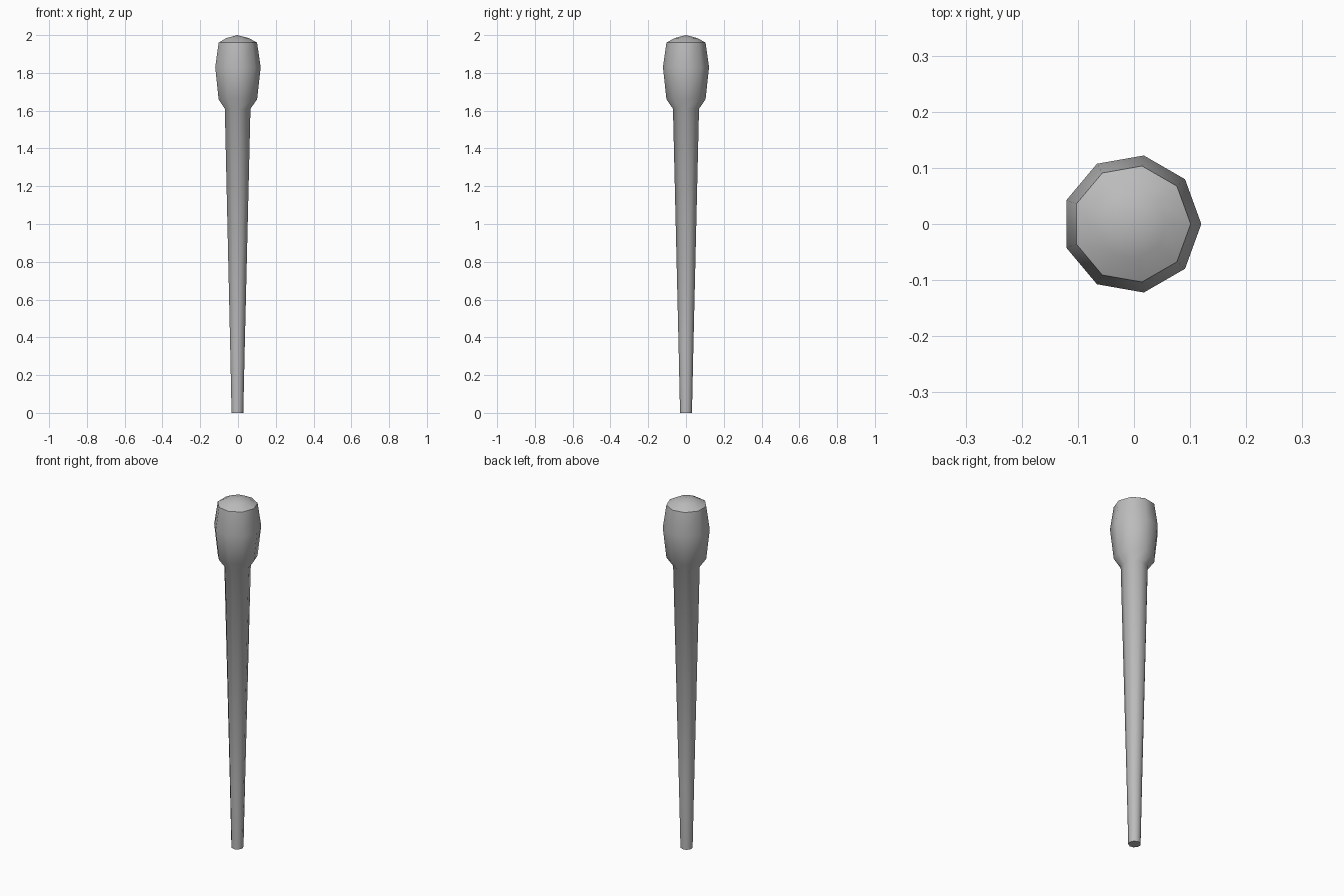
import bpy, bmesh
from math import cos, sin, tau, radians

cube = bpy.data.objects.get("Cube")
if cube:
    bpy.data.objects.remove(cube)

SIDES = 9
CENTRE_X = -0.004

grey = bpy.data.materials.new("plain grey")
grey.use_nodes = True
colour = (0.5, 0.5, 0.5, 1)
grey.diffuse_color = colour
grey.node_tree.nodes["Principled BSDF"].inputs["Base Color"].default_value = colour

# Profile from the foot to the rim of the domed cap: (radius, height)
profile = [(0.032, 0), (0.04, 0.36), (0.07, 1.61), (0.105, 1.66),
           (0.124, 1.83), (0.105, 1.96), (0.062, 1.984)]

# Tapered shaft and swollen head, lathed as one continuous skin
bm = bmesh.new()
rings = [[bm.verts.new((CENTRE_X + r * cos(tau * i / SIDES), r * sin(tau * i / SIDES), z))
          for i in range(SIDES)] for r, z in profile]
for low, high in zip(rings, rings[1:]):
    for i in range(SIDES):
        j = (i + 1) % SIDES
        bm.faces.new((low[i], low[j], high[j], high[i]))

# Flat foot and pointed crown
bm.faces.new(rings[0][::-1])
tip = bm.verts.new((CENTRE_X, 0, 2))
for i in range(SIDES):
    bm.faces.new((rings[-1][i], rings[-1][(i + 1) % SIDES], tip))

mesh = bpy.data.meshes.new("club")
bm.to_mesh(mesh)
bm.free()
mesh.materials.append(grey)
club = bpy.data.objects.new("club", mesh)
bpy.context.collection.objects.link(club)

# Smooth shading with a crisp rim and foot
bpy.ops.object.select_all(action="DESELECT")
club.select_set(True)
bpy.context.view_layer.objects.active = club
bpy.ops.object.shade_smooth_by_angle(angle=radians(48))
